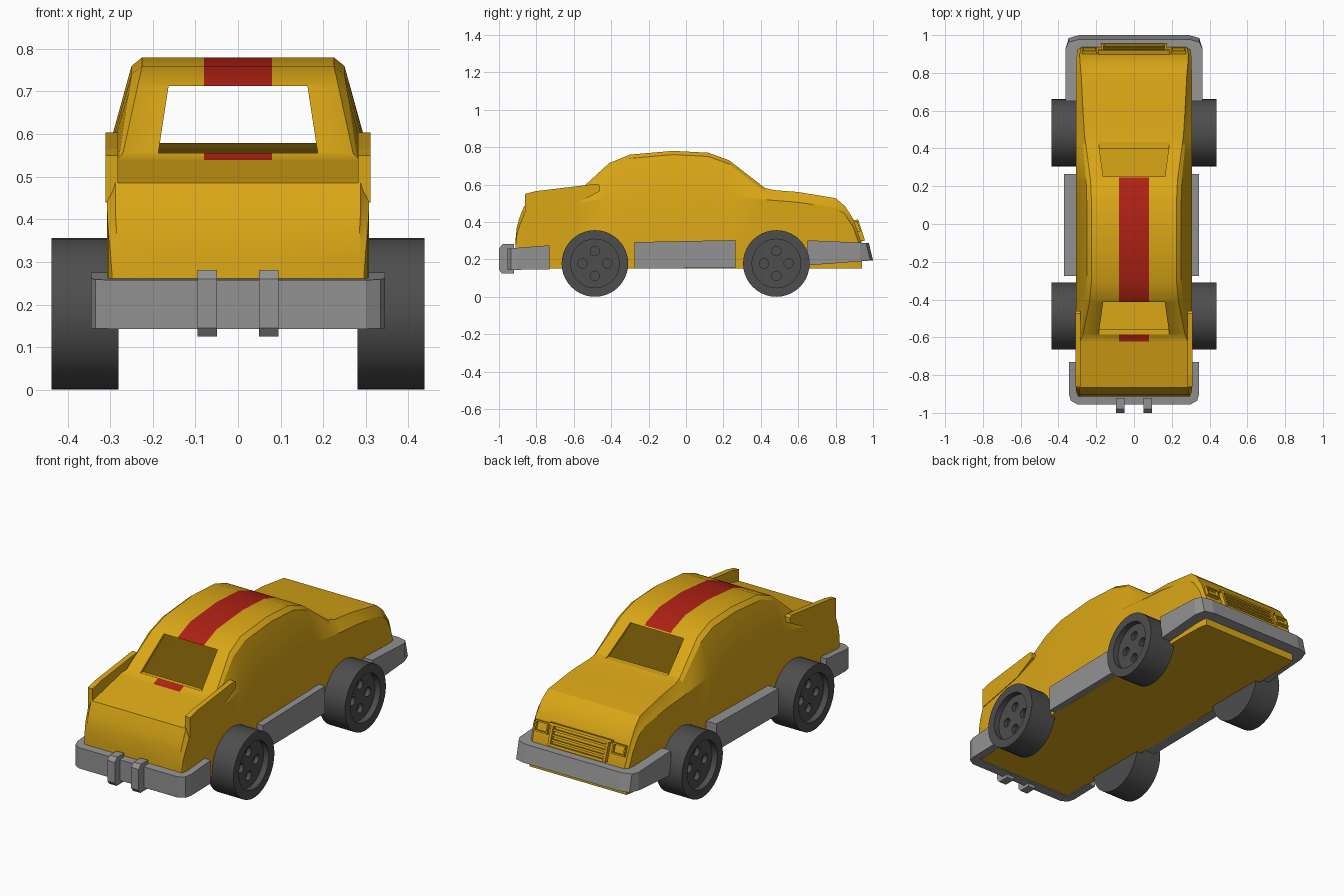
import bpy, bmesh, math
from mathutils import Matrix, Vector

if "Cube" in bpy.data.objects:
    bpy.data.objects.remove(bpy.data.objects["Cube"])


def material(name, rgb):
    m = bpy.data.materials.new(name)
    m.diffuse_color = (*rgb, 1)
    m.use_nodes = True
    m.node_tree.nodes["Principled BSDF"].inputs["Base Color"].default_value = m.diffuse_color
    return m


YELLOW = material("yellow", (0.70, 0.385, 0.008))
RED = material("red", (0.42, 0.015, 0.007))
GREY = material("grey", (0.29, 0.29, 0.29))
DARK = material("dark_grey", (0.075, 0.075, 0.075))


def finish(name, bm, *mats):
    bmesh.ops.recalc_face_normals(bm, faces=bm.faces)
    me = bpy.data.meshes.new(name)
    bm.to_mesh(me)
    bm.free()
    for m in mats:
        me.materials.append(m)
    ob = bpy.data.objects.new(name, me)
    bpy.context.collection.objects.link(ob)
    return ob


def prism(name, poly, axis, a, b, mat, warp=None):
    """Extrude a 2D outline along an axis from a to b."""
    def put(p, t):
        return {"x": (t, p[0], p[1]), "y": (p[0], t, p[1]), "z": (p[0], p[1], t)}[axis]
    bm = bmesh.new()
    lo = [bm.verts.new(put(p, a)) for p in poly]
    hi = [bm.verts.new(put(p, b)) for p in poly]
    bm.faces.new(lo)
    bm.faces.new(hi)
    for i in range(len(poly)):
        j = (i + 1) % len(poly)
        bm.faces.new((lo[i], lo[j], hi[j], hi[i]))
    if warp:
        for v in lo + hi:
            v.co = warp(v.co.copy(), v in hi)
    return finish(name, bm, mat)


def activate(ob):
    bpy.ops.object.select_all(action="DESELECT")
    ob.select_set(True)
    bpy.context.view_layer.objects.active = ob


def smooth(ob, deg):
    activate(ob)
    bpy.ops.object.shade_smooth_by_angle(angle=math.radians(deg))


def cut(ob, cutter):
    activate(ob)
    m = ob.modifiers.new("cut", "BOOLEAN")
    m.operation, m.solver, m.object = "DIFFERENCE", "EXACT", cutter
    bpy.ops.object.modifier_apply(modifier=m.name)
    bpy.data.objects.remove(cutter)


def mirrored(pts):
    return pts + [(-x, y) for x, y in reversed(pts)]


# Body: cross-sections along y as (y, half width, belt z, roof half width, roof z)
SECTIONS = [
    (-0.912, 0.295, 0.26, 0.28, 0.30), (-0.905, 0.30, 0.33, 0.285, 0.37),
    (-0.89, 0.305, 0.38, 0.288, 0.425), (-0.865, 0.308, 0.44, 0.288, 0.485),
    (-0.62, 0.308, 0.49, 0.285, 0.54), (-0.585, 0.308, 0.50, 0.27, 0.555),
    (-0.41, 0.308, 0.53, 0.235, 0.715), (-0.30, 0.308, 0.54, 0.225, 0.76),
    (-0.07, 0.308, 0.55, 0.225, 0.78), (0.12, 0.308, 0.545, 0.225, 0.77),
    (0.23, 0.308, 0.54, 0.23, 0.73), (0.42, 0.308, 0.52, 0.255, 0.583),
    (0.47, 0.308, 0.515, 0.262, 0.57), (0.60, 0.308, 0.505, 0.27, 0.56),
    (0.80, 0.306, 0.475, 0.28, 0.527), (0.85, 0.305, 0.44, 0.285, 0.485),
    (0.895, 0.303, 0.37, 0.288, 0.415), (0.94, 0.295, 0.24, 0.28, 0.28)]
bm = bmesh.new()
rings = []
for y, w, zb, xt, zt in SECTIONS:
    half = [(w, 0.15), (w, zb), (xt + 0.3 * (w - xt), zt - 0.02), (xt, zt)]
    rings.append([bm.verts.new((x, y, z)) for x, z in mirrored(half)])
for r, s in zip(rings, rings[1:]):
    for i in range(8):
        j = (i + 1) % 8
        bm.faces.new((r[i], r[j], s[j], s[i]))
bm.faces.new(rings[0])
bm.faces.new(rings[-1])
for co, no in (((0.08, 0, 0), (1, 0, 0)), ((-0.08, 0, 0), (1, 0, 0)),
               ((0, -0.622, 0), (0, 1, 0)), ((0, 0.245, 0), (0, 1, 0))):
    bmesh.ops.bisect_plane(bm, geom=bm.verts[:] + bm.edges[:] + bm.faces[:],
                           plane_co=co, plane_no=no, dist=1e-5)
# Red stripe over the roof and below the rear window
for f in bm.faces:
    c = f.calc_center_median()
    if abs(c.x) < 0.08 and -0.622 < c.y < 0.245 and c.z > 0.5:
        f.material_index = 1
body = finish("car_body", bm, YELLOW, RED)
smooth(body, 22)
shell = body.modifiers.new("shell", "SOLIDIFY")
shell.thickness, shell.offset, shell.material_offset = 0.018, -1, -1
bpy.ops.object.modifier_apply(modifier="shell")
# Window openings
for z0, y0, y1 in ((0.556, -0.75, -0.15), (0.579, 0.1, 0.6)):
    cut(body, prism("window_cutter", mirrored([(0.187, z0), (0.163, 0.713)]), "y", y0, y1, YELLOW))

# Fins beside the boot lid, and side skirts
FIN = [(-0.862, 0.44), (-0.862, 0.55), (-0.80, 0.565), (-0.475, 0.604), (-0.46, 0.595),
       (-0.46, 0.565), (-0.58, 0.50)]
for s, side in ((1, "right"), (-1, "left")):
    prism(side + "_fin", FIN, "x", s * 0.282, s * 0.311, YELLOW)
    prism(side + "_skirt", [(-0.275, 0.15), (0.265, 0.155), (0.265, 0.303), (-0.275, 0.292)],
          "x", s * 0.30, 0.345 if s > 0 else -0.37, GREY)


# U-shaped bumpers wrapping both ends
def nose_warp(co, top):
    d = co.y - 0.65
    if top:
        return Vector((co.x, co.y - (0.022 if co.y > 0.95 else 0), 0.302 - 0.045 * d))
    return Vector((co.x, co.y, 0.168 + 0.075 * d))


def tail_warp(co, top):
    t = (-0.73 - co.y) / 0.23
    return Vector((co.x, co.y, 0.275 - 0.018 * t if top else 0.147 - 0.004 * t))


def bumper(name, outer, inner, warp):
    prism(name, mirrored(outer) + mirrored(inner)[::-1], "z", 0, 1, GREY, warp)


bumper("nose_bumper", [(0.363, 0.65), (0.363, 0.93), (0.345, 0.985), (0.29, 1.0)],
       [(0.298, 0.65), (0.298, 0.91)], nose_warp)
bumper("tail_bumper", [(0.345, -0.73), (0.345, -0.90), (0.335, -0.935), (0.30, -0.955)],
       [(0.298, -0.73), (0.298, -0.90)], tail_warp)
for x in (-0.0725, 0.0725):
    prism("tail_overrider", [(-0.92, 0.125), (-0.985, 0.125), (-1.0, 0.145), (-1.0, 0.26),
                             (-0.98, 0.281), (-0.92, 0.281)], "x", x - 0.023, x + 0.023, GREY)


# Grille and lamp frames lying on the sloped nose
def nose_box(name, x, h, w, t, depth=0.02):
    bm = bmesh.new()
    slope = Matrix.Translation((0, 0.921, 0.35)) @ Matrix.Rotation(math.radians(18), 4, "X")
    bmesh.ops.create_cube(bm, size=1, matrix=slope @ Matrix.Translation((x, 0.002, h))
                          @ Matrix.Diagonal((w, depth, t, 1)))
    finish(name, bm, YELLOW)


for h, w in ((-0.05, 0.32), (0.055, 0.38)):
    nose_box("grille_rail", 0, h, w, 0.014, 0.034)
for h in (-0.025, 0, 0.027):
    nose_box("grille_slat", 0, h, 0.33, 0.011, 0.022)
for s in (1, -1):
    nose_box("grille_end", s * 0.168, 0, 0.014, 0.11, 0.034)
    for h in (0.0, 0.05):
        nose_box("lamp_rail", s * 0.235, h, 0.08, 0.008)
    for x in (0.2, 0.271):
        nose_box("lamp_post", s * x, 0.025, 0.008, 0.05)

# Wheels: lathed profile with a dished face and four round holes
PROFILE = [(0.28, 0.0), (0.28, 0.178), (0.438, 0.178), (0.438, 0.13), (0.405, 0.13), (0.405, 0.0)]
for s, side in ((1, "right"), (-1, "left")):
    for yc, end in ((-0.487, "tail"), (0.483, "nose")):
        bm = bmesh.new()
        vs = [bm.verts.new((s * x, yc, 0.178 + r)) for x, r in PROFILE]
        es = [bm.edges.new(e) for e in zip(vs, vs[1:])]
        bmesh.ops.spin(bm, geom=vs + es, cent=(0, yc, 0.178), axis=(1, 0, 0),
                       angle=2 * math.pi, steps=40)
        bmesh.ops.remove_doubles(bm, verts=bm.verts, dist=1e-4)
        wheel = finish(f"{side}_{end}_wheel", bm, DARK)
        bm = bmesh.new()
        for k in range(4):
            a = k * math.pi / 2
            at = Matrix.Translation((s * 0.405, yc + 0.066 * math.cos(a), 0.178 + 0.066 * math.sin(a)))
            bmesh.ops.create_cone(bm, cap_ends=True, segments=16, radius1=0.025, radius2=0.025,
                                  depth=0.05, matrix=at @ Matrix.Rotation(math.pi / 2, 4, "Y"))
        cut(wheel, finish("hole_cutter", bm, DARK))
        smooth(wheel, 30)
